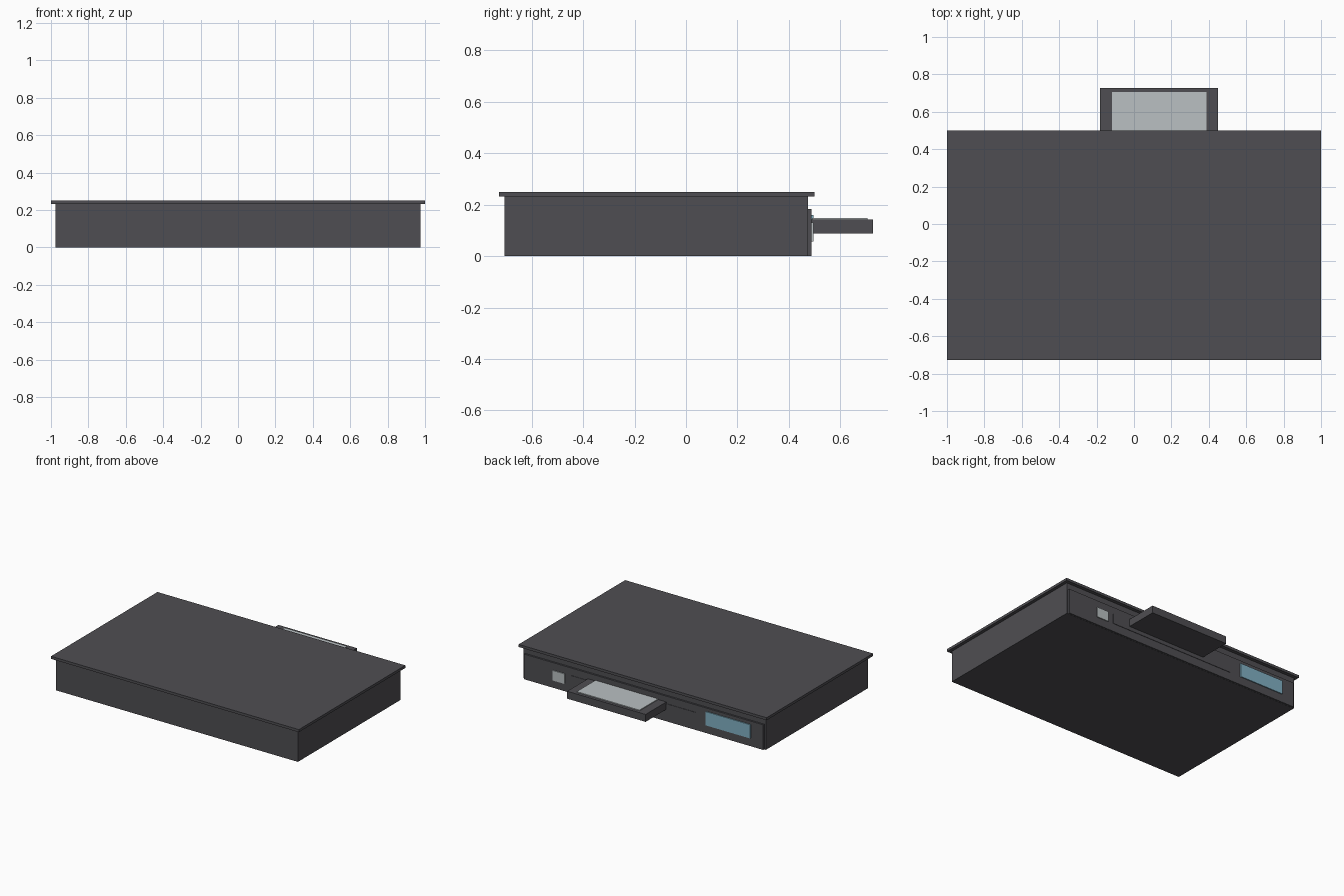
import bpy
import bmesh

default = bpy.data.objects.get("Cube")
if default:
    bpy.data.objects.remove(default, do_unlink=True)


def make_material(name, colour):
    mat = bpy.data.materials.new(name)
    mat.use_nodes = True
    rgba = (*colour, 1.0)
    mat.diffuse_color = rgba
    mat.node_tree.nodes["Principled BSDF"].inputs["Base Color"].default_value = rgba
    return mat


charcoal = make_material("charcoal", (0.078, 0.076, 0.085))
pale_grey = make_material("pale grey", (0.49, 0.53, 0.54))
display_blue = make_material("display blue", (0.22, 0.44, 0.55))


def box(name, mat, x, y, z):
    """Add a box spanning the given (low, high) ranges."""
    bm = bmesh.new()
    bmesh.ops.create_cube(bm, size=1.0)
    for v in bm.verts:
        v.co = [sum(r) / 2 + c * (r[1] - r[0]) for c, r in zip(v.co, (x, y, z))]
    mesh = bpy.data.meshes.new(name)
    bm.to_mesh(mesh)
    bm.free()
    mesh.materials.append(mat)
    obj = bpy.data.objects.new(name, mesh)
    bpy.context.collection.objects.link(obj)
    return obj


# Casing with an overhanging lid
box("casing", charcoal, (-0.977, 0.977), (-0.705, 0.475), (0, 0.232))
box("lid", charcoal, (-1, 1), (-0.727, 0.5), (0.231, 0.25))

# Control panel and its slightly raised tray door
PANEL = 0.488
box("control_panel", charcoal, (-0.965, 0.965), (0.47, PANEL), (0.001, 0.184))
box("tray_door", charcoal, (-0.42, 0.59), (PANEL - 0.004, PANEL + 0.003), (0.06, 0.13))

# Button and display window
box("power_button", pale_grey, (0.635, 0.73), (PANEL - 0.002, PANEL + 0.007), (0.057, 0.13))
box("display_window", display_blue, (-0.865, -0.505), (PANEL - 0.002, PANEL + 0.007), (0.06, 0.16))

# Extended tray with a pale insert on top
box("tray", charcoal, (-0.183, 0.45), (0.48, 0.727), (0.088, 0.142))
box("tray_insert", pale_grey, (-0.118, 0.388), (PANEL + 0.002, 0.705), (0.141, 0.148))
